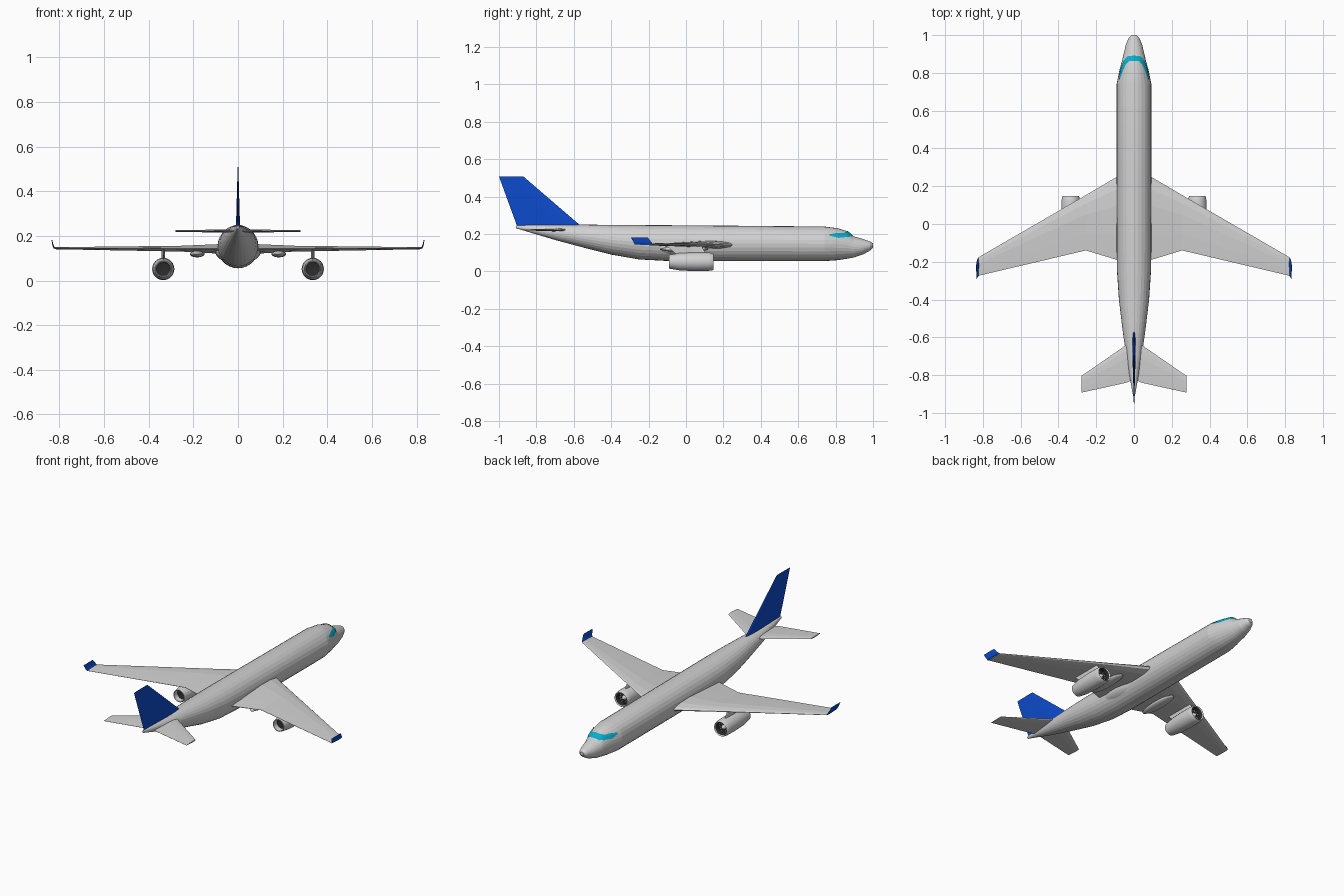
import bpy, bmesh, math
from mathutils import Vector

if "Cube" in bpy.data.objects:
    bpy.data.objects.remove(bpy.data.objects["Cube"])


def material(name, rgb):
    m = bpy.data.materials.new(name)
    m.diffuse_color = (*rgb, 1)
    m.use_nodes = True
    m.node_tree.nodes["Principled BSDF"].inputs["Base Color"].default_value = m.diffuse_color
    return m


GREY = material("light_grey", (0.64, 0.64, 0.64))
BLUE = material("deep_blue", (0.004, 0.07, 0.60))
CYAN = material("window_cyan", (0.003, 0.42, 0.60))
DARK = material("fan_dark", (0.025, 0.025, 0.025))


def finish(bm, name, mats, smooth=None):
    bmesh.ops.recalc_face_normals(bm, faces=bm.faces)
    me = bpy.data.meshes.new(name)
    bm.to_mesh(me)
    bm.free()
    ob = bpy.data.objects.new(name, me)
    bpy.context.collection.objects.link(ob)
    for m in mats:
        me.materials.append(m)
    if smooth:
        bpy.ops.object.select_all(action='DESELECT')
        ob.select_set(True)
        bpy.context.view_layer.objects.active = ob
        bpy.ops.object.shade_smooth_by_angle(angle=math.radians(smooth))
    return ob


def loft(name, rings, mats=(GREY,), cap=True, closed=True, index=None, smooth=None):
    """Skin a list of point rings; index(i) gives the material of band i."""
    bm = bmesh.new()
    vs = [[bm.verts.new(p) for p in r] for r in rings]
    n = len(rings[0])
    for i in range(len(vs) - 1):
        for j in range(n if closed else n - 1):
            k = (j + 1) % n
            f = bm.faces.new((vs[i][j], vs[i][k], vs[i + 1][k], vs[i + 1][j]))
            f.material_index = index(i) if index else 0
    if cap:
        bm.faces.new(vs[0]).material_index = index(0) if index else 0
        bm.faces.new(vs[-1]).material_index = index(len(vs) - 2) if index else 0
    return finish(bm, name, mats, smooth)


# Airfoil outline: chord fraction from the leading edge, half thickness fraction
FOIL = [(0, 0), (.03, .5), (.15, .9), (.35, 1), (.7, .55), (1, .06)]
OUTLINE = FOIL + [(c, -t) for c, t in FOIL[:0:-1]]


def foil(origin, lead, trail, thick, axis):
    """Section with chord along y and thickness along the given axis."""
    return [Vector((origin[0], lead + (trail - lead) * c, origin[1])) + Vector(axis) * (t * thick / 2)
            for c, t in OUTLINE]


# Fuselage stations: y, bottom z, top z, half width
BODY = [(1.0, .128, .150, .012), (.985, .112, .160, .028), (.95, .092, .172, .043),
        (.895, .074, .188, .056), (.862, .068, .215, .064), (.81, .060, .231, .078),
        (.74, .055, .240, .092), (.3, .055, .244, .092), (-.1, .056, .247, .092),
        (-.25, .064, .248, .090), (-.4, .090, .249, .080), (-.55, .128, .250, .062),
        (-.7, .168, .249, .041), (-.82, .204, .248, .021), (-.91, .231, .246, .005)]


def skin(y, a, off=0):
    """Point on the fuselage at station y, angle a measured from the top."""
    for p, q in zip(BODY, BODY[1:]):
        if p[0] >= y >= q[0]:
            t = (p[0] - y) / (p[0] - q[0])
            lo, hi, w = (p[i] + (q[i] - p[i]) * t for i in (1, 2, 3))
            return ((w + off) * math.sin(a), y, (lo + hi) / 2 + ((hi - lo) / 2 + off) * math.cos(a))


SIDES = 28
loft("fuselage", [[skin(s[0], 2 * math.pi * j / SIDES) for j in range(SIDES)] for s in BODY], smooth=10)

# Cockpit window band: upper and lower edges as (y, degrees from top)
UPPER = [(.864, 0), (.862, 22), (.845, 38), (.80, 49), (.765, 57)]
LOWER = [(.892, 0), (.888, 34), (.865, 56), (.815, 67), (.765, 61)]


def edge(pts, t):
    i = min(int(t), len(pts) - 2)
    f = t - i
    return [pts[i][k] + (pts[i + 1][k] - pts[i][k]) * f for k in (0, 1)]


rings = []
for i in range(-24, 25):
    t, s = abs(i) / 6, (1 if i >= 0 else -1)
    (y0, a0), (y1, a1) = edge(UPPER, t), edge(LOWER, t)
    rings.append([skin(y0 + (y1 - y0) * k / 5, s * math.radians(a0 + (a1 - a0) * k / 5), .003)
                  for k in range(6)])
loft("cockpit_window", rings, (CYAN,), cap=False, closed=False)

# Tail fin
loft("tail_fin", [foil((0, .235), -.55, -.90, .020, (1, 0, 0)),
                  foil((0, .25), -.57, -.906, .018, (1, 0, 0)),
                  foil((0, .508), -.87, -1.0, .003, (1, 0, 0))], (BLUE,))


def ellipsoid(name, loc, radii, mat=GREY):
    bm = bmesh.new()
    bmesh.ops.create_uvsphere(bm, u_segments=24, v_segments=14, radius=1)
    for v in bm.verts:
        v.co = Vector([v.co[i] * radii[i] + loc[i] for i in range(3)])
    return finish(bm, name, (mat,), 40)


# Bulge where the wings meet the body
ellipsoid("wing_root_fairing", (0, -.04, .13), (.102, .2, .055))

# Nacelle profile: y, radius; the inner bands are dark
NACELLE = [(-.055, .004), (-.06, .030), (-.09, .033), (-.09, .037), (-.03, .047), (.05, .050),
           (.12, .049), (.142, .046), (.148, .042), (.142, .038), (.115, .036), (.115, .014), (.138, .002)]

UP, OUT = (0, 0, 1), (1, 0, 0)
for s, side in ((1, "right"), (-1, "left")):
    # Main wing and blue winglet
    loft(side + "_wing", [foil((0, .142), .30, -.20, .044, UP),
                          foil((s * .09, .142), .25, -.19, .042, UP),
                          foil((s * .255, .143), .153, -.14, .026, UP),
                          foil((s * .823, .145), -.176, -.274, .009, UP)])
    loft(side + "_winglet", [foil((s * .822, .143), -.176, -.274, .008, OUT),
                             foil((s * .828, .155), -.184, -.280, .006, OUT),
                             foil((s * .834, .182), -.205, -.294, .003, OUT)], (BLUE,))
    # Tailplane
    loft(side + "_tailplane", [foil((0, .222), -.61, -.82, .016, UP),
                               foil((s * .04, .222), -.64, -.84, .015, UP),
                               foil((s * .279, .222), -.805, -.893, .007, UP)])
    # Engine on its pylon
    loft(side + "_engine", [[(s * .335 + r * math.cos(2 * math.pi * j / 24), y,
                              .052 + r * math.sin(2 * math.pi * j / 24)) for j in range(24)]
                            for y, r in NACELLE], (GREY, DARK),
         index=lambda i: 0 if 1 <= i <= 8 or i == 11 else 1, smooth=35)
    loft(side + "_pylon", [foil((s * .335, .09), .11, -.05, .014, OUT),
                           foil((s * .335, .142), .08, -.11, .014, OUT)])
    # Fan blades as thin plates on the dark fan face
    bm = bmesh.new()
    for k in range(12):
        a = 2 * math.pi * k / 12
        bm.faces.new([bm.verts.new((s * .335 + r * math.cos(a + d), .117, .052 + r * math.sin(a + d)))
                      for r, d in ((.014, 0), (.034, -.04), (.034, .04))])
    finish(bm, side + "_fan_blades", (GREY,))
    # Pod under the inner wing
    ellipsoid(side + "_underwing_pod", (s * .183, -.01, .119), (.033, .13, .015))
